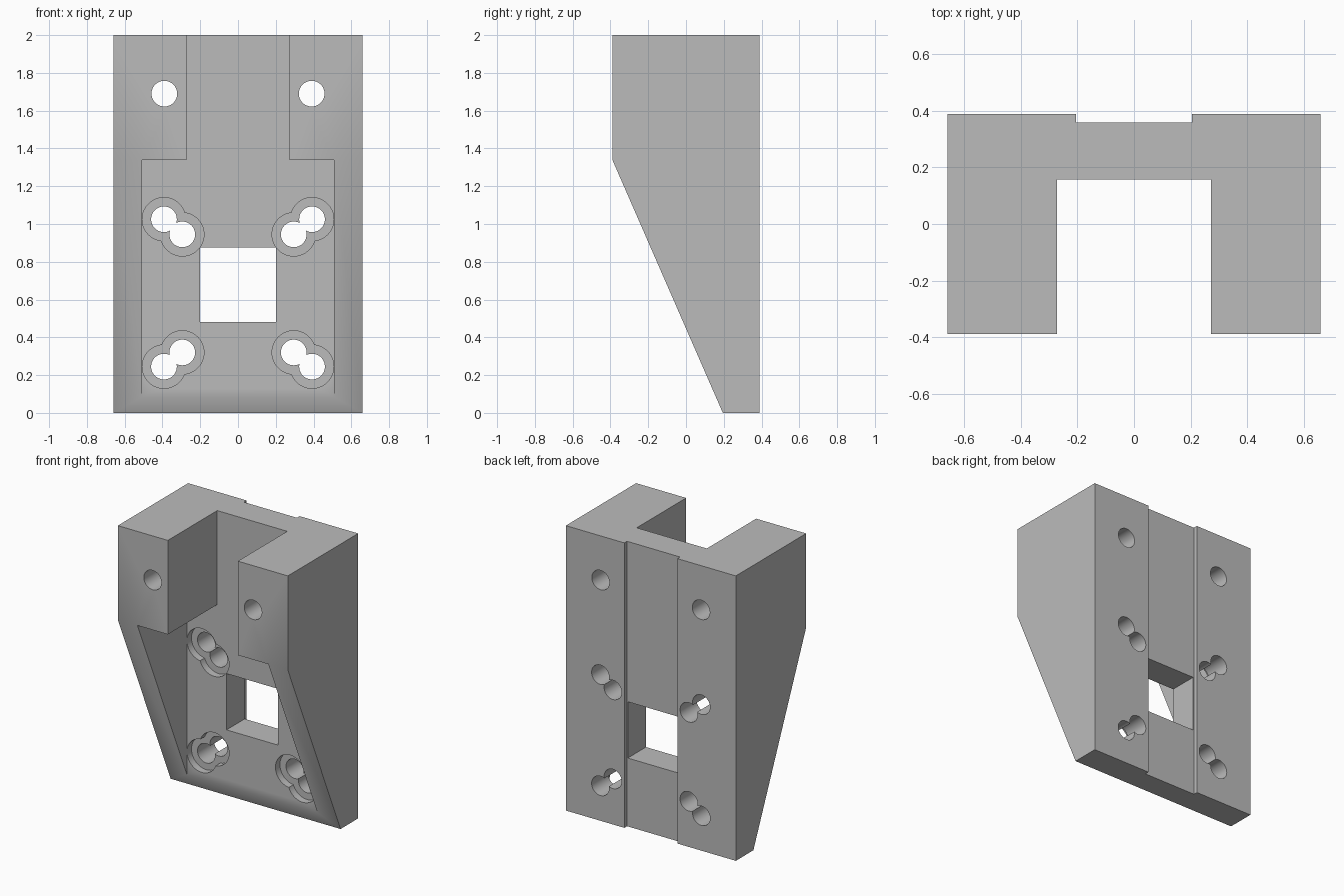
import bpy
import bmesh
import math
from mathutils import Matrix

cube = bpy.data.objects.get("Cube")
if cube:
    bpy.data.objects.remove(cube, do_unlink=True)

grey = bpy.data.materials.new("plain grey")
grey.use_nodes = True
grey.diffuse_color = (0.5, 0.5, 0.5, 1)
grey.node_tree.nodes["Principled BSDF"].inputs["Base Color"].default_value = (0.5, 0.5, 0.5, 1)


def add_object(name, bm):
    bmesh.ops.recalc_face_normals(bm, faces=bm.faces)
    mesh = bpy.data.meshes.new(name)
    bm.to_mesh(mesh)
    bm.free()
    mesh.materials.append(grey)
    obj = bpy.data.objects.new(name, mesh)
    bpy.context.collection.objects.link(obj)
    return obj


def prism(name, points, offset):
    """Extrude a closed outline of 3D points along an offset."""
    bm = bmesh.new()
    face = bm.faces.new([bm.verts.new(p) for p in points])
    result = bmesh.ops.extrude_face_region(bm, geom=[face], use_keep_orig=True)
    moved = [v for v in result["geom"] if isinstance(v, bmesh.types.BMVert)]
    bmesh.ops.translate(bm, verts=moved, vec=offset)
    return add_object(name, bm)


def box(name, half_width, y0, y1, z0, z1):
    w = half_width
    return prism(name, [(-w, y0, z0), (w, y0, z0), (w, y0, z1), (-w, y0, z1)], (0, y1 - y0, 0))


def cylinder(name, x, z, radius, y0, y1):
    """Round cutter running front to back."""
    bm = bmesh.new()
    place = Matrix.Translation((x, (y0 + y1) / 2, z)) @ Matrix.Rotation(math.pi / 2, 4, "X")
    bmesh.ops.create_cone(bm, cap_ends=True, segments=64, radius1=radius, radius2=radius,
                          depth=y1 - y0, matrix=place)
    return add_object(name, bm)


def cut(body, cutter):
    mod = body.modifiers.new("cut", "BOOLEAN")
    mod.operation = "DIFFERENCE"
    mod.solver = "EXACT"
    mod.object = cutter
    cutter.hide_render = True
    bpy.context.view_layer.objects.active = body
    bpy.ops.object.modifier_apply(modifier=mod.name)
    bpy.data.objects.remove(cutter, do_unlink=True)


# Body: side profile with a sloping lower front
W = 0.66
FLOOR = 0.158
profile = [(0.39, 0), (0.195, 0), (-0.39, 1.34), (-0.39, 2), (0.39, 2)]
body = prism("bracket_body", [(-W, y, z) for y, z in profile], (2 * W, 0, 0))

# Front pocket, wide below and narrow between the two upper blocks
half = [(0.508, -0.1), (0.508, 1.34), (0.272, 1.34), (0.272, 2.1)]
outline = half + [(-x, z) for x, z in reversed(half)]
cut(body, prism("pocket_cutter", [(x, -0.6, z) for x, z in outline], (0, 0.6 + FLOOR, 0)))

# Back groove and square window
cut(body, box("groove_cutter", 0.206, 0.36, 0.5, -0.1, 2.1))
cut(body, box("window_cutter", 0.2, -0.1, 0.6, 0.48, 0.875))

# Screw holes: paired ones have a shallow counterbore in the pocket floor
paired = [(0.392, 1.025), (0.295, 0.945), (0.295, 0.32), (0.392, 0.245)]
for side in (-1, 1):
    for x, z in paired:
        cut(body, cylinder("counterbore_cutter", side * x, z, 0.115, 0.1, FLOOR + 0.05))
    for x, z in paired + [(0.39, 1.69)]:
        cut(body, cylinder("hole_cutter", side * x, z, 0.068, -0.6, 0.6))

# Smooth hole walls, sharp edges elsewhere
bpy.ops.object.select_all(action="DESELECT")
body.select_set(True)
bpy.context.view_layer.objects.active = body
bpy.ops.object.shade_smooth_by_angle(angle=math.radians(30))
